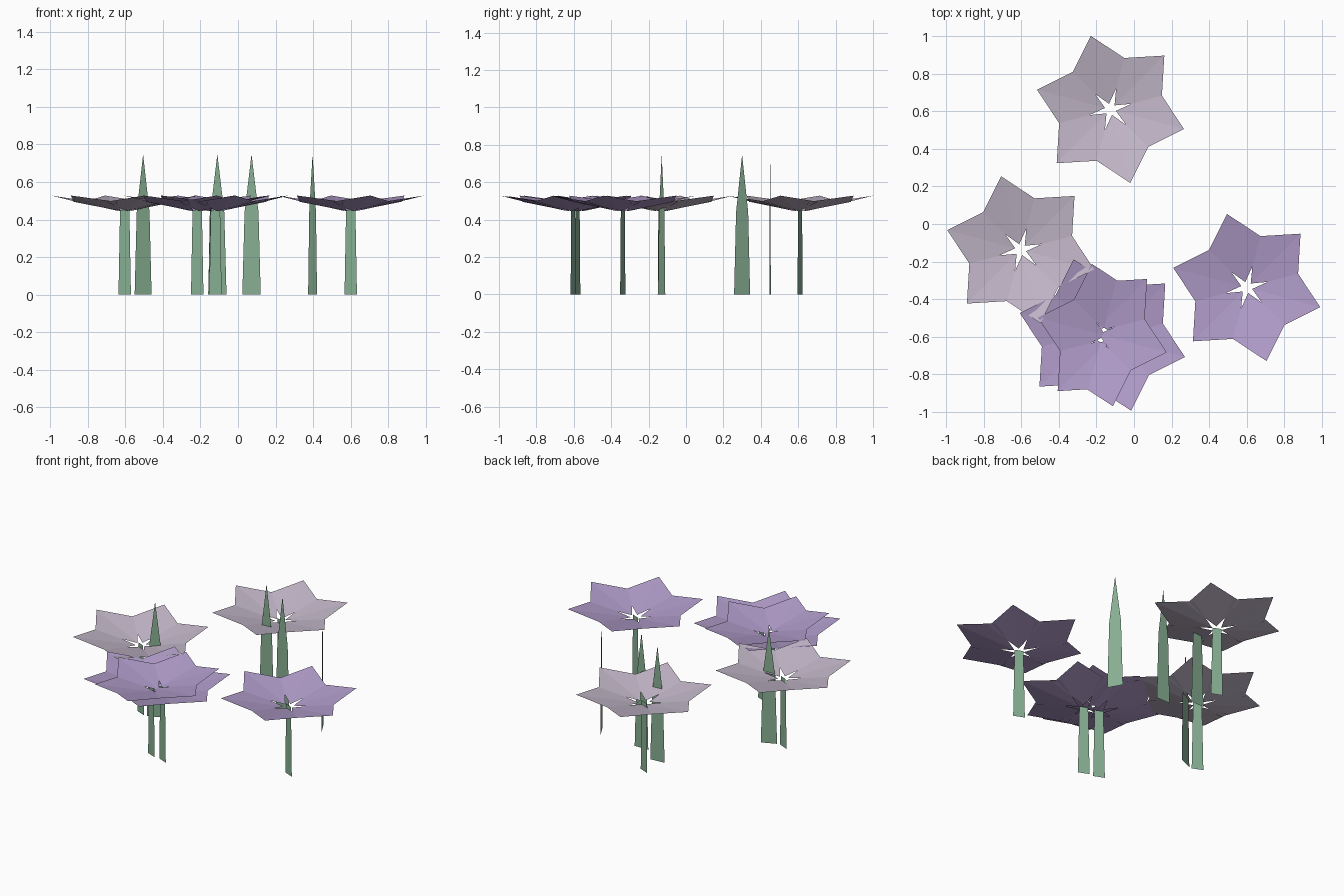
import bpy
from math import sin, cos, radians

if "Cube" in bpy.data.objects:
    bpy.data.objects.remove(bpy.data.objects["Cube"])


def material(name, rgb):
    lin = [(c / 255 / 12.92 if c < 11 else ((c / 255 + 0.055) / 1.055) ** 2.4) for c in rgb]
    m = bpy.data.materials.new(name)
    m.diffuse_color = (*lin, 1)
    m.use_nodes = True
    m.node_tree.nodes["Principled BSDF"].inputs["Base Color"].default_value = m.diffuse_color
    return m


PURPLE = material("purple petal", (178, 157, 203))
MAUVE = material("pale mauve petal", (196, 184, 202))
GREEN = material("leaf green", (136, 176, 147))


def add_mesh(name, verts, faces, mat, loc, angle=0):
    me = bpy.data.meshes.new(name)
    me.from_pydata(verts, [], faces)
    me.materials.append(mat)
    ob = bpy.data.objects.new(name, me)
    ob.location = (loc[0], loc[1], 0)
    ob.rotation_euler.z = radians(angle)
    bpy.context.collection.objects.link(ob)
    return ob


# Six overlapping diamond petals, each lightly folded along its midline
def flower_head(name, loc, mat):
    petal = [(0.03, 0, 0.445), (0.2245, -0.16, 0.495), (0.405, 0, 0.528), (0.2245, 0.16, 0.495)]
    verts, faces = [], []
    for i in range(6):
        a, n = radians(45 + 60 * i), len(verts)
        verts += [(x * cos(a) - y * sin(a), x * sin(a) + y * cos(a), z) for x, y, z in petal]
        faces += [(n, n + 1, n + 2), (n, n + 2, n + 3)]
    add_mesh(name, verts, faces, mat, loc)


# Flat tapered stem
def stem(name, loc):
    verts = [(-0.036, 0, 0), (0.036, 0, 0), (0.027, 0, 0.45), (-0.027, 0, 0.45)]
    add_mesh(name, verts, [(0, 1, 2, 3)], GREEN, loc, -23)


# Flat pointed leaf blade
def leaf(name, loc, angle):
    verts = [(-0.049, 0, 0), (0.049, 0, 0), (0.037, 0, 0.44), (0, 0, 0.748), (-0.037, 0, 0.44)]
    add_mesh(name, verts, [(0, 1, 2, 4), (4, 2, 3)], GREEN, loc, angle)


flowers = [((-0.125, 0.61), MAUVE), ((-0.603, -0.137), MAUVE), ((0.6, -0.338), PURPLE),
           ((-0.12, -0.603), PURPLE), ((-0.217, -0.579), PURPLE)]
for i, (loc, mat) in enumerate(flowers, 1):
    flower_head(f"flower_head_{i}", loc, mat)
    stem(f"flower_stem_{i}", loc)

leaves = [((-0.505, -0.13), 23), ((-0.11, 0.45), 4), ((0.072, 0.354), 0), ((0.397, 0.3), -61)]
for i, (loc, ang) in enumerate(leaves, 1):
    leaf(f"leaf_blade_{i}", loc, ang)
